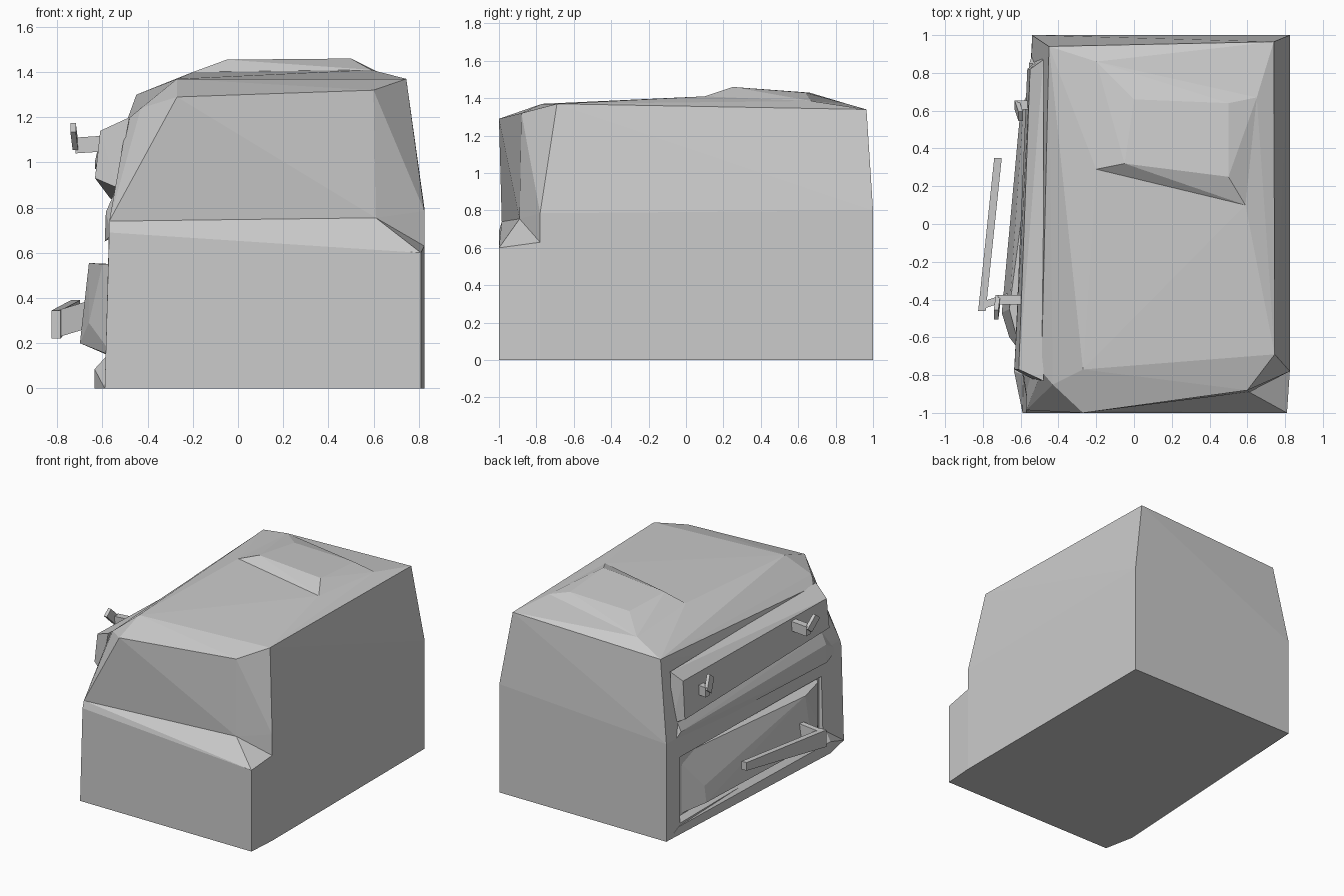
import bpy, bmesh
from mathutils import Vector


def hull(name, pts):
    """Flat-faced solid around a few corner points."""
    bm = bmesh.new()
    for p in pts:
        bm.verts.new(p)
    res = bmesh.ops.convex_hull(bm, input=bm.verts)
    junk = {g for g in res["geom_interior"] + res["geom_unused"] if isinstance(g, bmesh.types.BMVert)}
    bmesh.ops.delete(bm, geom=list(junk), context='VERTS')
    bmesh.ops.recalc_face_normals(bm, faces=bm.faces)
    me = bpy.data.meshes.new(name)
    bm.to_mesh(me)
    bm.free()
    ob = bpy.data.objects.new(name, me)
    bpy.context.collection.objects.link(ob)
    return ob


def bar(name, a, b, u, v):
    """Four-sided bar from a to b with half-width vectors u and v."""
    u, v = Vector(u), Vector(v)
    return hull(name, [Vector(p) + s * u + t * v for p in (a, b) for s in (-1, 1) for t in (-1, 1)])


# Seam shared by the lower and upper body
seam = [(-.57, -.985, .74), (.61, -.89, .755), (.825, -.78, .63), (.825, 1, .63), (-.54, 1, .72)]

# Lower body with the front ledge
lower = hull("lower_body", seam + [
    (-.57, -1, .69), (-.59, -1, 0), (-.54, 1, 0), (.825, 1, 0), (.825, -.78, 0),
    (.81, -1, 0), (.81, -1, .6)])

# Tapered upper body and crowned roof
hull("upper_body", seam + [
    (.825, -.78, .785), (.825, 1, .8),
    (-.27, -1, 1.29), (.6, -.88, 1.32), (.745, -.69, 1.37), (.74, .965, 1.34), (-.45, .94, 1.30),
    (-.27, -.77, 1.37), (-.49, -.78, 1.19), (-.43, -.85, 1.24),
    (-.2, .29, 1.40), (.59, .1, 1.41), (.65, .67, 1.385), (-.2, .86, 1.37)])

# Raised plate on the roof
hull("roof_plate", [
    (-.2, .29, 1.40), (.59, .1, 1.41), (.65, .67, 1.385), (-.2, .86, 1.37),
    (-.05, .32, 1.455), (.5, .25, 1.46), (.5, .64, 1.43), (0, .66, 1.43)])

# Door recess on the left side
cutter = hull("door_cutter", [
    (-.51, .83, .11), (-.51, .83, .55), (-.555, -.76, .14), (-.555, -.76, .55),
    (-.60, .87, .03), (-.60, .87, .60), (-.70, -.79, .06), (-.70, -.79, .60)])
cutter.hide_render = True
cutter.hide_viewport = True
mod = lower.modifiers.new("recess", 'BOOLEAN')
mod.object = cutter
mod.solver = 'EXACT'

# Plinth bulging out below the door
hull("plinth", [
    (-.57, -1, 0), (-.59, -1, 0), (-.635, -.78, 0), (-.635, -.78, .085), (-.585, -.80, .14),
    (-.57, -.76, .14), (-.50, .98, 0), (-.54, .98, 0), (-.545, .86, .06), (-.51, .83, .10)])

# Bulging door
hull("door", [
    (-.49, .82, .11), (-.49, .82, .54), (-.55, -.74, .14), (-.55, -.74, .55),
    (-.60, .62, .16), (-.585, .62, .28), (-.66, -.45, .555), (-.60, -.68, .55),
    (-.70, -.47, .2), (-.66, -.60, .29)])

# Door handle, fixed at one end
hull("door_handle", [
    (-.785, -.46, .22), (-.825, -.46, .22), (-.785, -.46, .345), (-.825, -.46, .345),
    (-.70, .35, .33), (-.74, .35, .33), (-.70, .35, .39), (-.74, .35, .39)])
bar("handle_bracket", (-.80, -.43, .285), (-.62, -.37, .34), (0, .02, 0), (0, 0, .06))

# Sloped ledge below the control panel
hull("panel_ledge", [
    (-.56, -.97, .68), (-.59, -.80, .65), (-.585, -.80, .78), (-.55, -.80, .86), (-.50, -.80, .86),
    (-.53, .92, .68), (-.555, .85, .76), (-.525, .85, .82), (-.48, .85, .82)])

# Control panel
hull("control_panel", [
    (-.54, -.82, .89), (-.633, -.77, .93), (-.61, -.77, 1.14), (-.48, -.83, 1.2),
    (-.50, .88, .82), (-.565, .82, .84), (-.55, .82, 1.12), (-.48, .87, 1.19)])

# Control levers
for i, (x, y, z) in enumerate([(-.62, -.40, 1.085), (-.565, .63, 1.0)]):
    reach = .10 if i == 0 else .055
    bar(f"lever_stem_{i}", (x + .05, y, z), (x - reach, y, z - .01), (0, .025, 0), (0, 0, .035))
    top = (x - reach - .01, y - .08, z + .07) if i == 0 else (x - reach + .02, y - .06, z + .08)
    bar(f"lever_tip_{i}", (x - reach, y, z - .01), top, (.012, 0, 0), (0, .025, .02))
